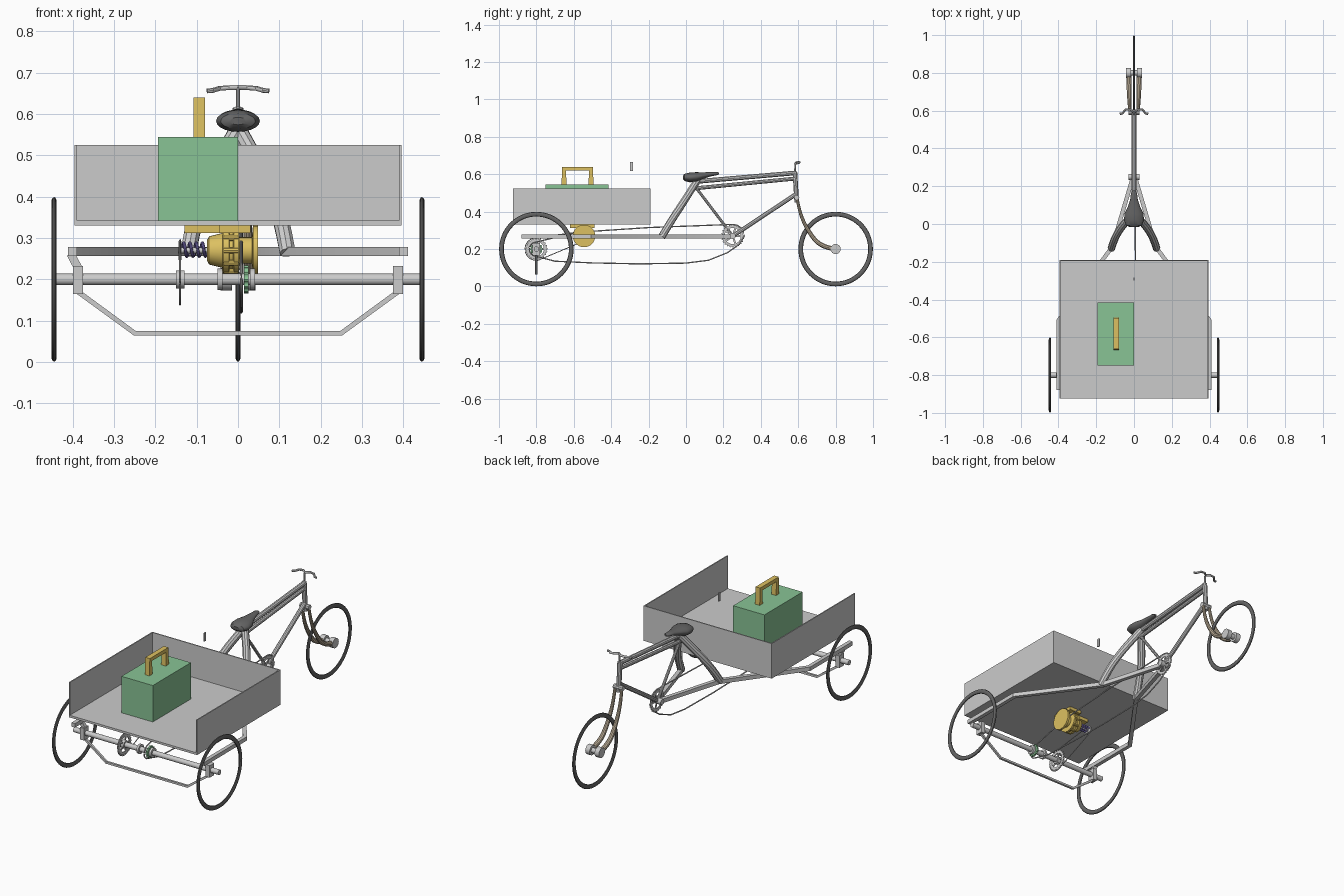
import bpy, bmesh
from math import pi, sin, cos, radians
from mathutils import Vector, Matrix

if "Cube" in bpy.data.objects:
    bpy.data.objects.remove(bpy.data.objects["Cube"])

MATS = {}
GREEN, YELLOW, PURPLE, TAN, DARK = ((.25, .55, .3, 1), (.72, .53, .12, 1), (.25, .2, .6, 1),
                                    (.55, .46, .34, 1), (.13, .13, .13, 1))

def finish(ob, color=None):
    bpy.ops.object.select_all(action='DESELECT')
    ob.select_set(True)
    bpy.context.view_layer.objects.active = ob
    if ob.type == 'CURVE':
        bpy.ops.object.convert(target='MESH')
        ob = bpy.context.object
    bpy.ops.object.shade_smooth_by_angle(angle=radians(35))
    if color:
        if color not in MATS:
            MATS[color] = bpy.data.materials.new("paint")
            MATS[color].diffuse_color = color
        ob.data.materials.append(MATS[color])
    return ob

def from_bm(name, bm, color=None):
    bmesh.ops.recalc_face_normals(bm, faces=bm.faces)
    me = bpy.data.meshes.new(name)
    bm.to_mesh(me)
    bm.free()
    ob = bpy.data.objects.new(name, me)
    bpy.context.collection.objects.link(ob)
    return finish(ob, color)

def box(name, lo, hi, color=None):
    bm = bmesh.new()
    bmesh.ops.create_cube(bm, size=1)
    lo, hi = Vector(lo), Vector(hi)
    for v in bm.verts:
        v.co = Vector([l + (h - l) * (c + .5) for l, h, c in zip(lo, hi, v.co)])
    return from_bm(name, bm, color)

def tube(name, pts, r, color=None, square=False, radii=None, closed=False, smooth=False):
    cu = bpy.data.curves.new(name, 'CURVE')
    cu.dimensions = '3D'
    cu.twist_mode = 'Z_UP'
    cu.bevel_depth = r * (2 ** .5 if square else 1)
    cu.bevel_resolution = 0 if square else 3
    cu.use_fill_caps = True
    sp = cu.splines.new('NURBS' if smooth else 'POLY')
    sp.points.add(len(pts) - 1)
    for i, p in enumerate(pts):
        sp.points[i].co = (*p, 1)
        sp.points[i].radius = radii[i] if radii else 1
        sp.points[i].tilt = pi / 4 if square else 0
    sp.use_cyclic_u = closed
    if smooth:
        sp.order_u, sp.use_endpoint_u, sp.resolution_u = 3, True, 6
    ob = bpy.data.objects.new(name, cu)
    bpy.context.collection.objects.link(ob)
    return finish(ob, color)

def lathe(name, prof, y, z, n=32, color=None, closed=False):
    """Revolve (x, radius) points around the x axis through y, z."""
    bm = bmesh.new()
    rings = [[bm.verts.new((x, y + r * cos(2 * pi * k / n), z + r * sin(2 * pi * k / n)))
              for k in range(n)] for x, r in prof]
    m = len(prof)
    for i in range(m if closed else m - 1):
        a, b = rings[i], rings[(i + 1) % m]
        for k in range(n):
            bm.faces.new((a[k], a[(k + 1) % n], b[(k + 1) % n], b[k]))
    if not closed:
        bm.faces.new(rings[0])
        bm.faces.new(rings[-1])
    return from_bm(name, bm, color)

def cyl(name, x0, x1, r, y, z, color=None, n=24):
    return lathe(name, [(x0, r), (x1, r)], y, z, n, color)

def sprocket(name, x, y, z, r, hole, teeth, w=.005, color=None):
    bm = bmesh.new()
    n = teeth * 4
    rings = []
    for sx, inner in ((-1, 0), (1, 0), (1, 1), (-1, 1)):
        rings.append([])
        for k in range(n):
            q = hole if inner else r * (1 if k % 4 < 2 else .9)
            rings[-1].append(bm.verts.new((x + sx * w / 2, y + q * cos(2 * pi * k / n), z + q * sin(2 * pi * k / n))))
    for i in range(4):
        a, b = rings[i], rings[(i + 1) % 4]
        for k in range(n):
            bm.faces.new((a[k], a[(k + 1) % n], b[(k + 1) % n], b[k]))
    for k in range(5):  # spider arms
        m = (Matrix.Translation((x, y, z)) @ Matrix.Rotation(2 * pi * k / 5, 4, 'X')
             @ Matrix.Translation((0, hole * .5, 0)) @ Matrix.Diagonal((w * .8, hole * 1.1, r * .16, 1)))
        bmesh.ops.create_cube(bm, size=1, matrix=m)
    return from_bm(name, bm, color)

def wheel(name, x, y):
    prof = [(x + .0065 * cos(a), .1865 + .0125 * sin(a)) for a in [2 * pi * k / 12 for k in range(12)]]
    lathe(name, prof, y, .2, 64, DARK, closed=True)

# Wheels and rear axle
wheel("front_wheel", 0, .8)
for side, s in (("left", -1), ("right", 1)):
    wheel(side + "_rear_wheel", s * .445, -.8)
    box(side + "_axle_bracket", (s * .387 - .0125, -.82, .165), (s * .387 + .0125, -.78, .232))
cyl("rear_axle", -.447, .447, .014, -.8, .2)
tube("axle_truss", [(-.387, -.8, .17), (-.25, -.8, .07), (.25, -.8, .07), (.387, -.8, .17)], .006, square=True)
tube("left_rail_link", [(-.405, -.8, .262), (-.387, -.8, .228)], .01, square=True)
for i, x in enumerate((-.043, .035)):
    cyl(f"axle_collar_{i}", x - .006, x + .006, .026, -.8, .2)

# Cargo bed: floor and three sides, open at the rear
box("bed_floor", (-.395, -.925, .33), (.395, -.19, .342))
for side, s in (("left", -1), ("right", 1)):
    box(side + "_bed_wall", (s * .392 - .003, -.925, .33), (s * .392 + .003, -.19, .525))
box("front_bed_wall", (-.395, -.196, .33), (.395, -.19, .525))

# Tool chest with handle
box("chest", (-.193, -.75, .342), (0, -.415, .545), GREEN)
tube("chest_handle", [(-.094, -.652, .54), (-.094, -.652, .63), (-.094, -.508, .63), (-.094, -.508, .54)],
     .014, YELLOW, square=True)
box("loose_lever", (-.003, -.299, .618), (.003, -.284, .665))

# Lower frame rails and arched seat stays, mirrored left and right
for side, s in (("left", -1), ("right", 1)):
    tube(side + "_rail", [(s * .4, -.88, .267), (s * .4, -.51, .267), (s * .115, -.12, .267), (s * .008, .24, .267)],
         .011, square=True)
    tube(side + "_seat_stay", [(s * .12, -.13, .265), (s * .105, -.08, .35), (s * .07, -.02, .44),
                               (s * .025, .03, .52), (0, .06, .565)], .02, smooth=True)

# Bicycle frame
tube("upper_top_tube", [(0, .04, .56), (0, .585, .607)], .013)
tube("lower_top_tube", [(0, .05, .525), (0, .585, .577)], .011)
tube("seat_strut", [(0, .06, .52), (0, .25, .27)], .008)
tube("down_tube", [(0, .25, .27), (0, .59, .495)], .012)
tube("head_tube", [(0, .582, .615), (0, .592, .45)], .013)
tube("handlebar_stem", [(0, .582, .6), (0, .585, .66)], .005)
tube("handlebar", [(-.075, .583, .656), (-.062, .585, .657), (-.045, .605, .662), (-.02, .606, .664), (0, .59, .664),
                   (.02, .606, .664), (.045, .605, .662), (.062, .585, .657), (.075, .583, .656)], .006)

# Front fork with hub
tube("fork_crown", [(-.028, .592, .475), (.028, .592, .475)], .014)
for side, s in (("left", -1), ("right", 1)):
    tube(side + "_fork_leg", [(s * .02, .592, .485), (s * .022, .605, .4), (s * .024, .65, .3),
                              (s * .026, .72, .21), (s * .028, .8, .2)], .011, TAN,
         radii=[.7, .8, 1, 1.2, 1.2], smooth=True)
    cyl(side + "_hub_cap", s * .015, s * .042, .027, .8, .2)
cyl("front_hub", -.04, .04, .014, .8, .2)

# Saddle: lofted cross-sections (y, half width, centre z, half height)
bm = bmesh.new()
rings = []
for y, w, z, h in ((-.017, .02, .583, .009), (-.008, .042, .583, .019), (.02, .053, .583, .026), (.055, .05, .585, .026),
                   (.09, .033, .592, .018), (.13, .02, .6, .012), (.165, .016, .604, .009), (.177, .008, .604, .005)):
    rings.append([bm.verts.new((w * cos(2 * pi * k / 20), y, z + h * sin(2 * pi * k / 20))) for k in range(20)])
for a, b in zip(rings, rings[1:]):
    for k in range(20):
        bm.faces.new((a[k], a[(k + 1) % 20], b[(k + 1) % 20], b[k]))
bm.faces.new(rings[0])
bm.faces.new(rings[-1])
from_bm("saddle", bm, DARK)

# Pedal drive
sprocket("chainring", .004, .25, .27, .062, .043, 24)
cyl("crank_bracket", -.03, .03, .016, .25, .27)
sprocket("freewheel", .02, -.8, .2, .034, .02, 12, .01, GREEN)
pts = [(.008, -.8 + .038 * cos(a), .2 + .038 * sin(a)) for a in [radians(90 + 22.5 * k) for k in range(8)]]
pts += [(.008, y, z) for y, z in ((-.7, .135), (-.5, .126), (-.25, .121), (0, .125), (.12, .14), (.22, .18), (.285, .225))]
pts += [(.004, .25 + .062 * cos(a), .27 + .062 * sin(a)) for a in [radians(22.5 * k) for k in range(5)]]
pts += [(.008, -.2, .315), (.008, -.58, .29)]
tube("pedal_chain", pts, .0035, closed=True)

# Motor hung below the bed, revolved body with stepped flanges
lathe("motor", [(-.075, .025), (-.07, .034), (-.038, .042), (-.036, .057), (-.022, .057), (-.02, .05), (-.012, .05),
                (-.01, .057), (.002, .057), (.004, .032), (.034, .032), (.036, .06), (.048, .06)], -.545, .27, 32, YELLOW)
for k in range(10):
    a = 2 * pi * k / 10
    cyl(f"motor_bolt_{k}", -.034, 0, .008, -.545 + .052 * cos(a), .27 + .052 * sin(a), YELLOW, 10)
box("motor_mount", (-.13, -.575, .312), (-.04, -.535, .332), YELLOW)
box("motor_hanger", (-.045, -.62, .312), (.03, -.49, .332), YELLOW)

# Motor spring, output sprocket and chain to the axle
cyl("motor_shaft", -.145, -.07, .007, -.545, .27)
tube("motor_spring", [(-.135 + .06 * k / 60, -.545 + .016 * cos(k * pi / 7.5), .272 + .016 * sin(k * pi / 7.5))
                      for k in range(61)], .004, PURPLE)
sprocket("axle_sprocket", -.14, -.8, .2, .06, .04, 22)
cyl("sprocket_hub", -.15, -.13, .022, -.8, .2)
cyl("motor_sprocket", -.144, -.137, .023, -.545, .27)
pts = [(-.14, -.8 + .061 * cos(a), .2 + .061 * sin(a)) for a in [radians(98 + 20 * k) for k in range(10)]]
pts += [(-.14, -.545 + .025 * cos(a), .27 + .025 * sin(a)) for a in [radians(-70 + 28 * k) for k in range(7)]]
tube("motor_chain", pts, .0025, closed=True)

for m in bpy.data.materials:
    if m.users and not m.is_grease_pencil:
        m.use_nodes = True
        m.node_tree.nodes["Principled BSDF"].inputs["Base Color"].default_value = m.diffuse_color
